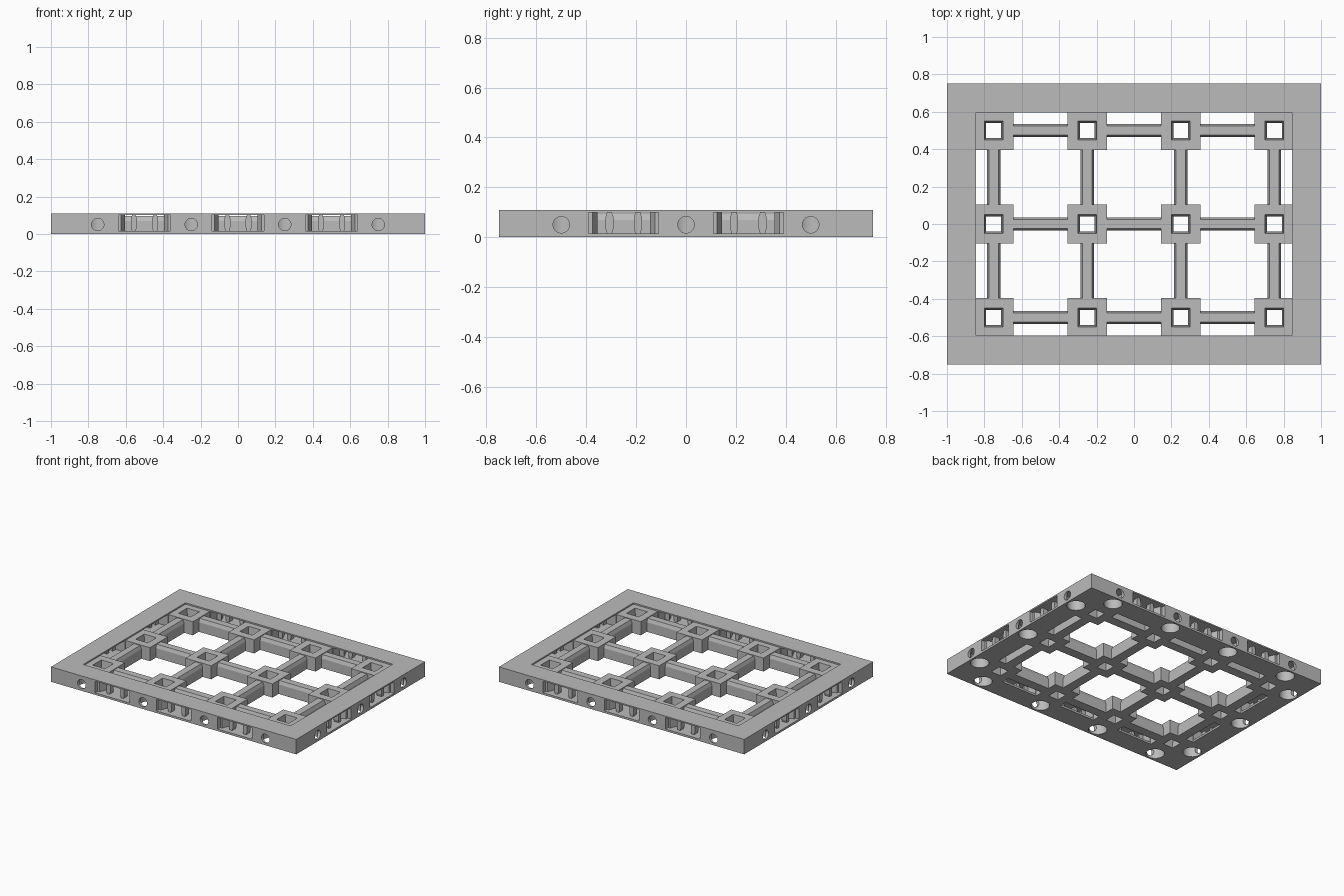
import bpy, bmesh, math
from mathutils import Matrix, Vector

cube = bpy.data.objects.get("Cube")
if cube:
    bpy.data.objects.remove(cube, do_unlink=True)

GREY = (0.5, 0.5, 0.5, 1)
mat = bpy.data.materials.new("plain grey")
mat.use_nodes = True
mat.diffuse_color = GREY
mat.node_tree.nodes["Principled BSDF"].inputs["Base Color"].default_value = GREY

HALF_X, HALF_Y, TOP = 1.0, 0.75, 0.11
POST_X = (-0.75, -0.25, 0.25, 0.75)
POST_Y = (-0.5, 0, 0.5)
CELL_X = (-0.5, 0, 0.5)
CELL_Y = (-0.25, 0.25)


def add_box(bm, x, y, z0, z1, hx, hy):
    m = Matrix.Translation((x, y, (z0 + z1) / 2)) @ Matrix.Diagonal((2 * hx, 2 * hy, z1 - z0, 1))
    bmesh.ops.create_cube(bm, size=1, matrix=m)


def add_prism(bm, bottom, offset, place=Matrix()):
    """Closed prism from a list of corner points moved along an offset."""
    a = [bm.verts.new(place @ Vector(p)) for p in bottom]
    b = [bm.verts.new(place @ (Vector(p) + Vector(offset))) for p in bottom]
    n = len(a)
    bm.faces.new(a[::-1])
    bm.faces.new(b)
    for i in range(n):
        bm.faces.new((a[i], a[(i + 1) % n], b[(i + 1) % n], b[i]))


def finish(bm, name):
    bmesh.ops.recalc_face_normals(bm, faces=bm.faces)
    mesh = bpy.data.meshes.new(name)
    bm.to_mesh(mesh)
    bm.free()
    mesh.materials.append(mat)
    ob = bpy.data.objects.new(name, mesh)
    bpy.context.collection.objects.link(ob)
    return ob


def cut(ob, bm):
    """Subtract the cutter shapes and keep only the result."""
    cutter = finish(bm, "cutter")
    cutter.hide_render = True
    mod = ob.modifiers.new("cut", "BOOLEAN")
    mod.operation, mod.solver, mod.object = "DIFFERENCE", "EXACT", cutter
    deps = bpy.context.evaluated_depsgraph_get()
    mesh = bpy.data.meshes.new_from_object(ob.evaluated_get(deps))
    ob.modifiers.clear()
    ob.data = mesh
    bpy.data.objects.remove(cutter, do_unlink=True)


def edge_places(along_x, along_y):
    """Frames on the outer edges: local x along the edge, local y inward."""
    for turn in (0, 2):
        for x in along_x:
            yield Matrix.Rotation(turn * math.pi / 2, 4, "Z") @ Matrix.Translation((x, -HALF_Y, 0))
    for turn in (1, 3):
        for y in along_y:
            yield Matrix.Rotation(turn * math.pi / 2, 4, "Z") @ Matrix.Translation((y, -HALF_X, 0))


# Outer frame
bm = bmesh.new()
add_box(bm, 0, 0, 0, TOP, HALF_X, HALF_Y)
frame = finish(bm, "outer_frame")
bm = bmesh.new()
add_box(bm, 0, 0, -0.1, 0.3, 0.845, 0.595)
cut(frame, bm)

# Clip slots through the frame: wide mouth, tapered neck, wide inner pocket
slot = [(0.14, -0.02), (0.14, 0.03), (0.125, 0.03), (0.105, 0.08),
        (0.14, 0.08), (0.14, 0.17)]
outline = [(x, y, 0.015) for x, y in slot] + [(-x, y, 0.015) for x, y in reversed(slot)]
bm = bmesh.new()
for place in edge_places(CELL_X, CELL_Y):
    add_prism(bm, outline, (0, 0, 0.085), place)
cut(frame, bm)

# Round magnet pockets open below, with a round hole to the outside
bm = bmesh.new()
for place in edge_places(POST_X, POST_Y):
    bmesh.ops.create_cone(bm, cap_ends=True, segments=32, radius1=0.062, radius2=0.062, depth=0.11,
                          matrix=place @ Matrix.Translation((0, 0.075, 0.035)))
cut(frame, bm)
bm = bmesh.new()
for place in edge_places(POST_X, POST_Y):
    bmesh.ops.create_cone(bm, cap_ends=True, segments=32, radius1=0.033, radius2=0.033, depth=0.09,
                          matrix=place @ Matrix.Translation((0, 0.025, 0.05)) @ Matrix.Rotation(math.pi / 2, 4, "X"))
cut(frame, bm)

# Slim waisted pillars inside the slots
bm = bmesh.new()
pillar = [(-0.009, 0.012), (0.009, 0.012), (0.016, 0.035), (0.016, 0.08), (0.009, 0.102), (-0.009, 0.102),
          (-0.016, 0.08), (-0.016, 0.035)]
for place in edge_places(CELL_X, CELL_Y):
    for side in (-0.057, 0.057):
        add_prism(bm, [(side + x, 0.035, z) for x, z in pillar], (0, 0.04, 0), place)
finish(bm, "slot_pillars")

# Square posts with tapered square holes
bm = bmesh.new()
for x in POST_X:
    for y in POST_Y:
        rings = []
        for h, z in ((0.105, 0), (0.105, 0.1), (0.05, 0.1), (0.04, 0)):
            rings.append([bm.verts.new((x + sx * h, y + sy * h, z))
                          for sx, sy in ((-1, -1), (1, -1), (1, 1), (-1, 1))])
        for r in range(4):
            a, b = rings[r], rings[(r + 1) % 4]
            for i in range(4):
                j = (i + 1) % 4
                bm.faces.new((a[i], a[j], b[j], b[i]))
finish(bm, "square_posts")

# Beams with chamfered tops joining the posts
section = [(-0.035, 0), (0.035, 0), (0.035, 0.07), (0.025, 0.095), (-0.025, 0.095), (-0.035, 0.07)]
bm = bmesh.new()
for y in POST_Y:
    for x in CELL_X:
        add_prism(bm, [(x - 0.146, y + s, z) for s, z in section], (0.292, 0, 0))
finish(bm, "long_beams")
bm = bmesh.new()
for x in POST_X:
    for y in CELL_Y:
        add_prism(bm, [(x + s, y - 0.146, z) for s, z in section], (0, 0.292, 0))
finish(bm, "cross_beams")

# Smooth the round pockets only
bpy.ops.object.select_all(action="DESELECT")
frame.select_set(True)
bpy.context.view_layer.objects.active = frame
bpy.ops.object.shade_smooth_by_angle(angle=math.radians(30))
